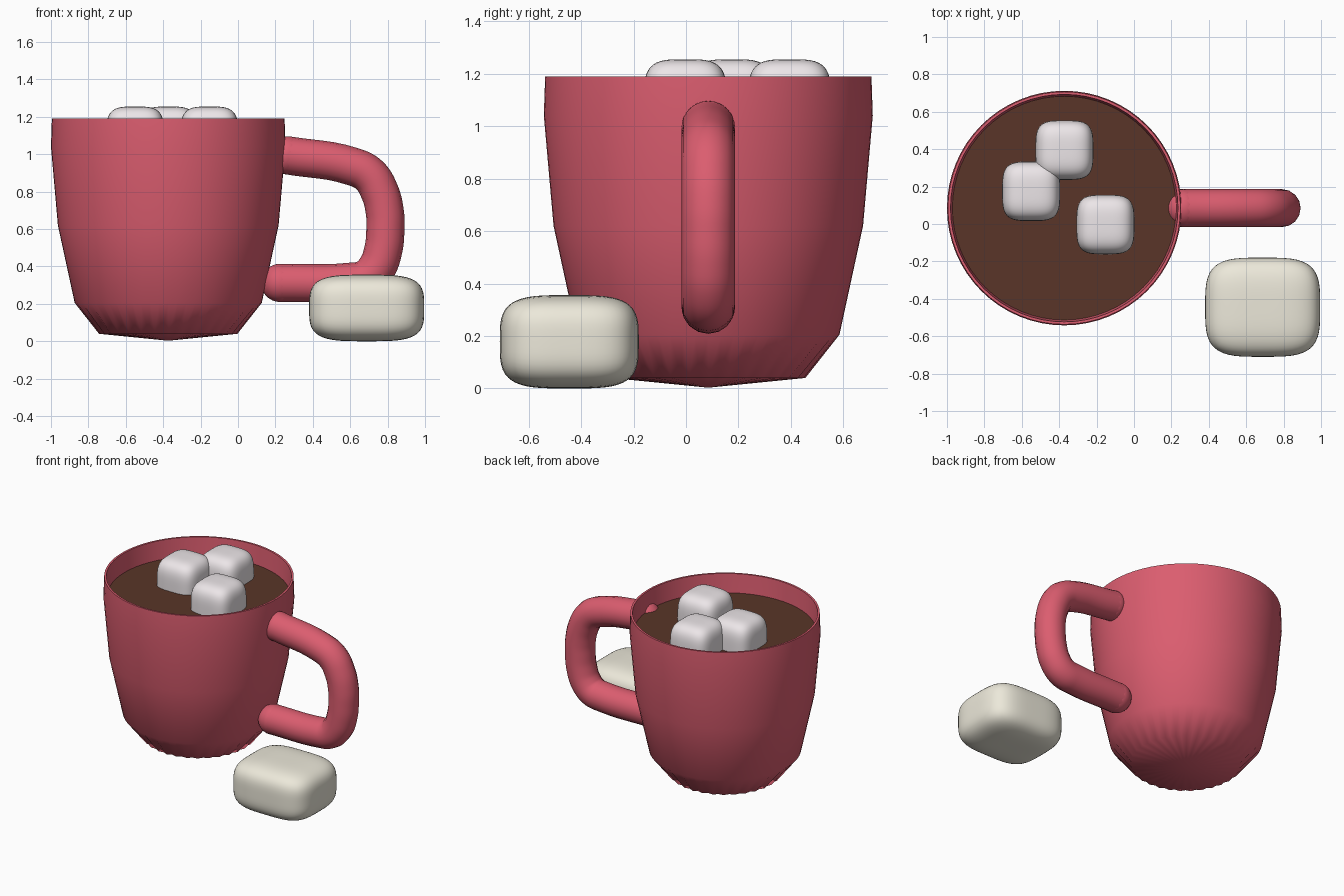
import bpy, bmesh, math
from mathutils import Vector

if "Cube" in bpy.data.objects:
    bpy.data.objects.remove(bpy.data.objects["Cube"])

CX, CY = -0.373, 0.085  # mug axis


def material(name, rgb):
    m = bpy.data.materials.new(name)
    m.diffuse_color = (*rgb, 1)
    m.use_nodes = True
    m.node_tree.nodes["Principled BSDF"].inputs["Base Color"].default_value = m.diffuse_color
    return m


red = material("red_glaze", (0.71, 0.11, 0.16))
cocoa = material("cocoa", (0.10, 0.036, 0.021))
white = material("white", (0.84, 0.79, 0.81))
cream = material("cream", (0.84, 0.81, 0.70))


def add_mesh(name, bm, mat, loc=(0, 0, 0), smooth=True):
    bmesh.ops.recalc_face_normals(bm, faces=bm.faces)
    for f in bm.faces:
        f.smooth = smooth
    me = bpy.data.meshes.new(name)
    bm.to_mesh(me)
    bm.free()
    me.materials.append(mat)
    ob = bpy.data.objects.new(name, me)
    ob.location = loc
    bpy.context.collection.objects.link(ob)
    return ob


# Mug: lathed profile, with the foot ring fluted in and out
def make_mug(n=64):
    profile = [(0.37, 0.04), (0.50, 0.205), (0.59, 0.62), (0.627, 1.04), (0.622, 1.19),
               (0.608, 1.19), (0.597, 1.04), (0.56, 0.62), (0.47, 0.22)]
    bm = bmesh.new()
    rings = []
    for j, (r, z) in enumerate(profile):
        ring = []
        for i in range(n):
            a = 2 * math.pi * i / n
            rr = r - 0.014 * (i % 2) if j == 0 else r
            ring.append(bm.verts.new((rr * math.cos(a), rr * math.sin(a), z)))
        rings.append(ring)
    for lo, hi in zip(rings, rings[1:]):
        for i in range(n):
            k = (i + 1) % n
            bm.faces.new((lo[i], lo[k], hi[k], hi[i]))
    for ring, z in ((rings[0], 0.003), (rings[-1], 0.08)):
        c = bm.verts.new((0, 0, z))
        for i in range(n):
            bm.faces.new((c, ring[i], ring[(i + 1) % n]))
    # keep the rim crisp
    for e in bm.edges:
        if all(v.co.z > 1.18 for v in e.verts):
            e.smooth = False
    return add_mesh("mug", bm, red, (CX, CY, 0))


make_mug()

# Hot drink surface
bm = bmesh.new()
bmesh.ops.create_circle(bm, cap_ends=True, segments=64, radius=0.6)
add_mesh("drink", bm, cocoa, (CX, CY, 1.055), False)

# Handle: round tube along a bent path, with domed ends
path = [(0.265, 0.994), (0.61, 0.935), (0.70, 0.89), (0.757, 0.80), (0.785, 0.69), (0.788, 0.60),
        (0.777, 0.49), (0.74, 0.39), (0.68, 0.333), (0.60, 0.318), (0.225, 0.312)]
RAD = 0.102
cu = bpy.data.curves.new("handle", "CURVE")
cu.dimensions = "3D"
cu.bevel_depth = RAD
cu.bevel_resolution = 6
cu.resolution_u = 6
sp = cu.splines.new("BEZIER")
sp.bezier_points.add(len(path) - 1)
for p, (x, z) in zip(sp.bezier_points, path):
    p.co = (x, CY, z)
    p.handle_left_type = p.handle_right_type = "AUTO"
cu.materials.append(red)
bpy.context.collection.objects.link(bpy.data.objects.new("handle", cu))
for label, (x, z) in (("upper", path[0]), ("lower", path[-1])):
    bm = bmesh.new()
    bmesh.ops.create_uvsphere(bm, u_segments=24, v_segments=16, radius=RAD)
    add_mesh(f"handle_{label}_end", bm, red, (x, CY, z))


# Marshmallows: cubes puffed into soft rounded blocks
def marshmallow(name, loc, size, mat, n=3.7):
    bm = bmesh.new()
    bmesh.ops.create_cube(bm, size=2)
    bmesh.ops.subdivide_edges(bm, edges=bm.edges, cuts=15, use_grid_fill=True)
    for v in bm.verts:
        k = sum(abs(c) ** n for c in v.co) ** (-1 / n)
        v.co = Vector([c * k * s / 2 for c, s in zip(v.co, size)])
    add_mesh(name, bm, mat, loc)


for i, (x, y) in enumerate([(-0.372, 0.395), (-0.55, 0.175), (-0.153, -0.003)]):
    marshmallow(f"floating_marshmallow_{i + 1}", (x, y, 1.085), (0.31, 0.318, 0.34), white)
marshmallow("large_marshmallow", (0.688, -0.445, 0.178), (0.615, 0.53, 0.356), cream)
